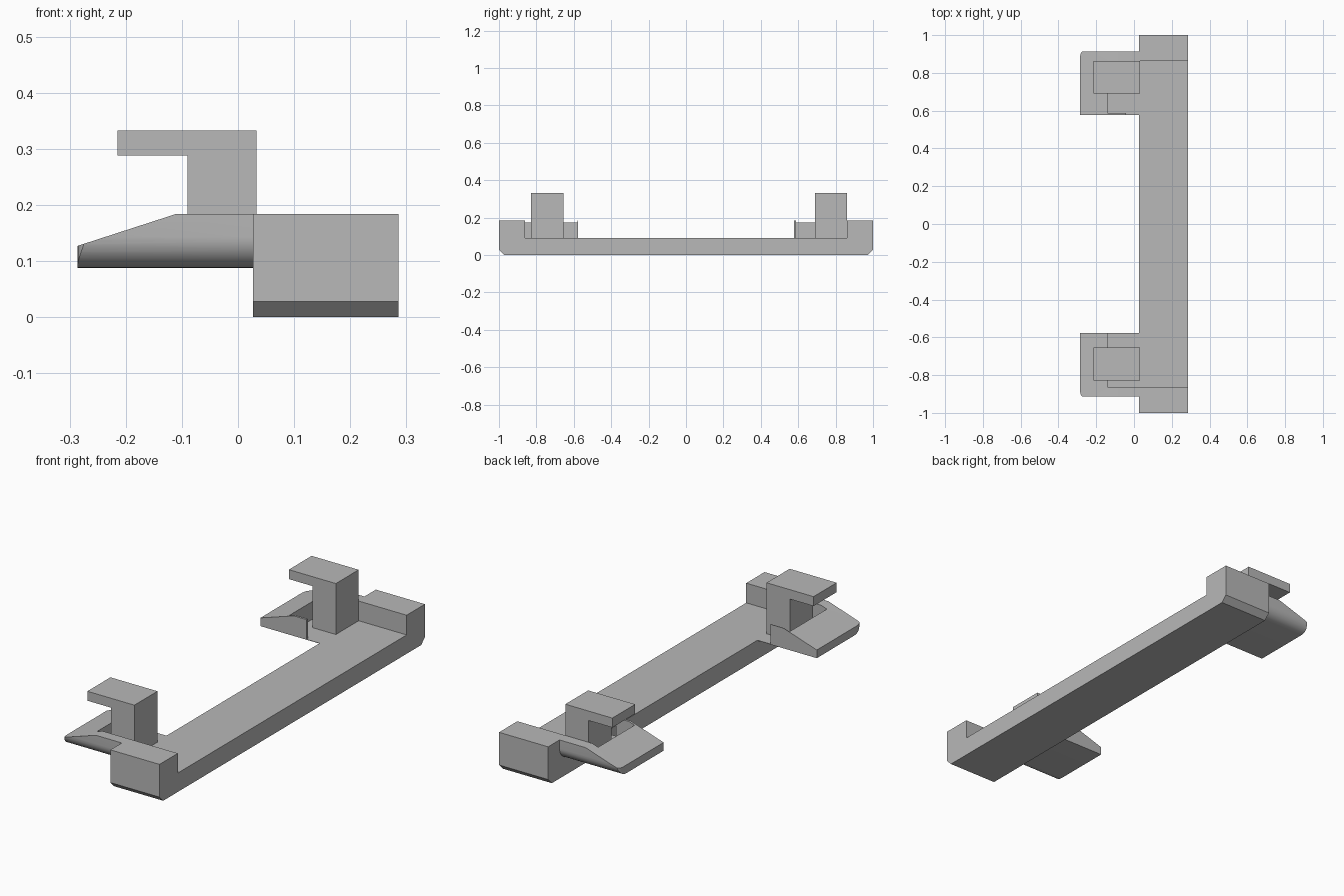
import bpy
import bmesh
import math
from mathutils import Vector

cube = bpy.data.objects.get("Cube")
if cube:
    bpy.data.objects.remove(cube, do_unlink=True)

grey = bpy.data.materials.new("plain grey")
grey.use_nodes = True
grey.diffuse_color = (0.48, 0.48, 0.48, 1)
grey.node_tree.nodes["Principled BSDF"].inputs["Base Color"].default_value = (0.48, 0.48, 0.48, 1)


def prism(name, outline, axis, start, end, cuts=()):
    """Extrude a 2D outline along an axis, then trim it with planes (point, outward normal)."""
    place = {
        "X": lambda a, b: (start, a, b),
        "Y": lambda a, b: (a, start, b),
        "Z": lambda a, b: (a, b, start),
    }[axis]
    direction = Vector([(end - start) * (axis == k) for k in "XYZ"])
    bm = bmesh.new()
    face = bm.faces.new([bm.verts.new(place(a, b)) for a, b in outline])
    grown = bmesh.ops.extrude_face_region(bm, geom=[face], use_keep_orig=True)
    bmesh.ops.translate(bm, vec=direction,
                        verts=[g for g in grown["geom"] if isinstance(g, bmesh.types.BMVert)])
    for point, normal in cuts:
        bmesh.ops.bisect_plane(bm, geom=bm.verts[:] + bm.edges[:] + bm.faces[:], dist=1e-6,
                               plane_co=point, plane_no=normal, clear_outer=True)
        bmesh.ops.holes_fill(bm, edges=[e for e in bm.edges if e.is_boundary])
    bmesh.ops.recalc_face_normals(bm, faces=bm.faces[:])
    mesh = bpy.data.meshes.new(name)
    bm.to_mesh(mesh)
    bm.free()
    mesh.materials.append(grey)
    obj = bpy.data.objects.new(name, mesh)
    bpy.context.collection.objects.link(obj)
    return obj


def activate(obj):
    bpy.ops.object.select_all(action="DESELECT")
    obj.select_set(True)
    bpy.context.view_layer.objects.active = obj


FLOOR, TOP, BOTTOM = 0.09, 0.184, 0.088
EDGE, TIP = 0.027, -0.286      # inner face of the bar, free end of the pads
INNER, WALL, OUTER = 0.577, 0.862, 0.914
BEND, TIP_TOP = -0.11, 0.127   # where the pad starts to slope, its height at the tip

# Long bar with raised ends and chamfered lower end edges
half = [(WALL, FLOOR), (WALL, TOP), (1, TOP), (1, 0.028), (0.972, 0)]
prism("bar", half + [(-y, z) for y, z in reversed(half)], "X", EDGE, 0.286)


def make_pad(name, side, lip):
    # Cross-section with a rounded lower outer edge
    r = 0.055
    section = [(INNER, TOP), (INNER, BOTTOM)]
    for i in range(13):
        a = math.pi / 2 * i / 12
        section.append((OUTER - r + r * math.sin(a), BOTTOM + r - r * math.cos(a)))
    section.append((OUTER, TOP))
    section = [(side * y, z) for y, z in section]

    # Sloping top, then a rounded corner in plan at the tip
    cuts = [((BEND, 0, TOP), (TIP_TOP - TOP, 0, BEND - TIP))]
    rx, ry = 0.016, 0.034
    arc = [(TIP + rx * (1 - math.sin(a)), OUTER - ry * (1 - math.cos(a)))
           for a in (math.pi / 2 * i / 5 for i in range(6))]
    for (x0, y0), (x1, y1) in zip(arc, arc[1:]):
        cuts.append(((x0, side * y0, 0), (y1 - y0, side * (x0 - x1), 0)))
    pad = prism(name, section, "X", TIP, EDGE, cuts)

    # Pocket open towards the bar, leaving a thin lip on the inner side
    plan = [(-0.14, WALL), (0.1, WALL), (0.1, 0.5), (-0.042, 0.5),
            (-0.042, INNER + lip), (-0.14, INNER + lip)]
    cutter = prism("pocket_cutter", [(x, side * y) for x, y in plan], "Z", FLOOR, 0.3)
    cutter.hide_render = True
    activate(pad)
    mod = pad.modifiers.new("pocket", "BOOLEAN")
    mod.operation = "DIFFERENCE"
    mod.solver = "EXACT"
    mod.object = cutter
    bpy.ops.object.modifier_apply(modifier=mod.name)
    bpy.data.objects.remove(cutter, do_unlink=True)
    bpy.ops.object.shade_smooth_by_angle(angle=math.radians(20))


make_pad("front_pad", -1, 0.003)
make_pad("back_pad", 1, 0.01)

# Hook posts with arms reaching out over the pads
hook = [(0.033, FLOOR), (0.033, 0.333), (-0.215, 0.333),
        (-0.215, 0.288), (-0.09, 0.288), (-0.09, FLOOR)]
prism("front_hook", hook, "Y", -0.828, -0.654)
prism("back_hook", hook, "Y", 0.69, WALL)
